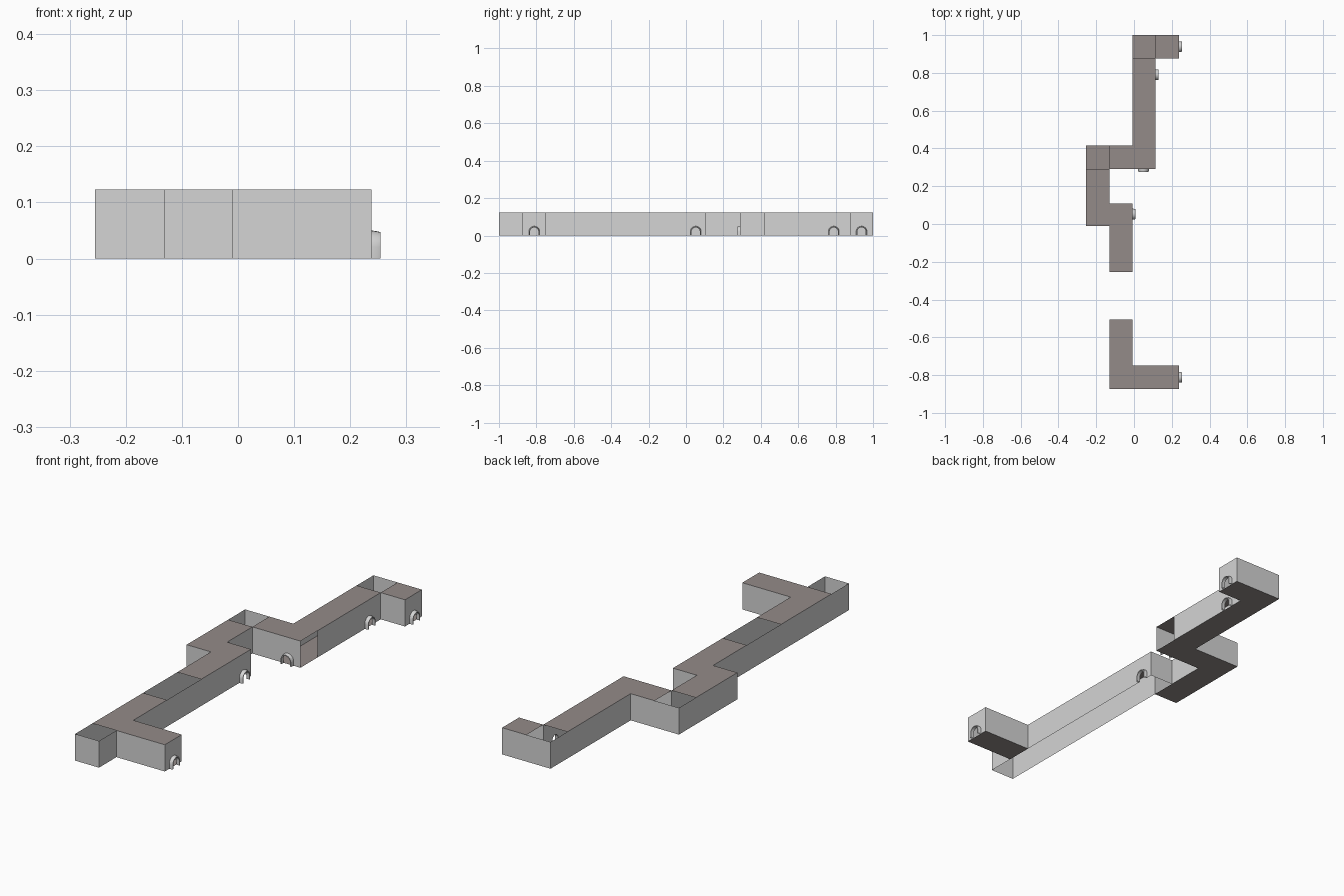
import bpy, math
from mathutils import Vector

if "Cube" in bpy.data.objects:
    bpy.data.objects.remove(bpy.data.objects["Cube"])

H = 0.123                                        # corridor height
X0, X1, X2, X3, X4 = -0.255, -0.131, -0.009, 0.114, 0.238


def material(name, rgb):
    m = bpy.data.materials.new(name)
    m.diffuse_color = (*rgb, 1)
    m.use_nodes = True
    m.node_tree.nodes["Principled BSDF"].inputs["Base Color"].default_value = m.diffuse_color
    return m


wall_grey = material("wall grey", (0.66, 0.66, 0.66))
slab_brown = material("slab brown", (0.295, 0.26, 0.25))


def make(name, verts, faces, mat):
    me = bpy.data.meshes.new(name)
    me.from_pydata(verts, [], faces)
    me.materials.append(mat)
    ob = bpy.data.objects.new(name, me)
    bpy.context.collection.objects.link(ob)
    return ob


def arch(half, top, n=12):
    """Round-topped doorway outline as (offset, height), left foot to right foot."""
    spring = top - half
    pts = [(-half, 0)]
    for i in range(n + 1):
        a = math.pi * (1 - i / n)
        pts.append((half * math.cos(a), spring + half * math.sin(a)))
    return pts + [(half, 0)]


def wall(name, p, q, door=None):
    """Thin wall from p to q, outside on the right; door = distance along it."""
    p, q = Vector((*p, 0)), Vector((*q, 0))
    length = (q - p).length
    d = (q - p).normalized()
    out = d.cross(Vector((0, 0, 1)))

    def at(u, z, o=0):
        return p + d * u + out * o + Vector((0, 0, z))

    hole = [(door + u, z) for u, z in arch(0.022, 0.043)] if door else []
    outline = [(0, 0)] + hole + [(length, 0), (length, H), (0, H)]
    make(name, [at(*c) for c in outline], [range(len(outline))], wall_grey)

    # arched door surround: outer skin, front rim, inner tunnel
    if door:
        rings = [(0.029, 0.050, 0), (0.0285, 0.0485, 0.010), (0.026, 0.047, 0.016),
                 (0.022, 0.043, 0.016), (0.022, 0.043, 0)]
        verts, faces = [], []
        for half, top, o in rings:
            verts += [at(door + u, z, o) for u, z in arch(half, top)]
        n = len(verts) // len(rings)
        for r in range(len(rings) - 1):
            for i in range(n - 1):
                a = r * n + i
                faces.append((a, a + n, a + n + 1, a + 1))
        ob = make(name + "_door_arch", verts, faces, wall_grey)
        bpy.context.view_layer.objects.active = ob
        ob.select_set(True)
        bpy.ops.object.shade_smooth_by_angle(angle=math.radians(35))
        ob.select_set(False)


def slab(name, x0, x1, y0, y1, z):
    """Flat floor or roof panel."""
    c = [(x0, y0, z), (x1, y0, z), (x1, y1, z), (x0, y1, z)]
    make(name, c, [(0, 1, 2, 3) if z else (3, 2, 1, 0)], slab_brown)


# walls: counter-clockwise outline of the corridor
outline = [
    ((X1, -1), "south_end", None),
    ((X2, -1), "south_end_side", None),
    ((X2, -0.873), "south_branch_front", None),
    ((X4, -0.873), "south_branch_end", 0.0615),
    ((X4, -0.75), "south_branch_back", None),
    ((X2, -0.75), "long_corridor_right", 0.802),
    ((X2, 0.108), "long_corridor_back", None),
    ((X1, 0.108), "middle_corridor_right", None),
    ((X1, 0.292), "cross_corridor_front", 0.181),
    ((X3, 0.292), None, None),                   # open side
    ((X3, 0.416), "north_corridor_right", 0.374),
    ((X3, 0.877), "north_branch_front", None),
    ((X4, 0.877), "north_branch_end", 0.0615),
    ((X4, 1), "north_branch_back", None),
    ((X2, 1), "north_corridor_left", None),
    ((X2, 0.416), "cross_corridor_back", None),
    ((X0, 0.416), "middle_corridor_left", None),
    ((X0, -0.01), "middle_corridor_front", None),
    ((X1, -0.01), "long_corridor_left", None),
]
for i, (p, name, door) in enumerate(outline):
    if name:
        wall(name + "_wall", p, outline[(i + 1) % len(outline)][0], door)

# roofs, leaving the two corners, the gap and the south end open
for name, *box in [
    ("north_branch", X3, X4, 0.877, 1),
    ("north_corridor", X2, X3, 0.292, 0.877),
    ("cross_corridor", X1, X2, 0.292, 0.416),
    ("middle_corridor", X0, X1, -0.01, 0.292),
    ("long_corridor", X1, X2, -0.255, 0.108),
    ("south_corridor", X1, X2, -0.873, -0.505),
    ("south_branch", X2, X4, -0.873, -0.75),
]:
    slab(name + "_roof", *box, H)

# floors, absent under the long straight corridor
for name, *box in [
    ("north_branch", X2, X4, 0.877, 1),
    ("north_corridor", X2, X3, 0.292, 0.877),
    ("cross_corridor", X1, X2, 0.292, 0.416),
    ("middle_corridor", X0, X1, -0.01, 0.416),
    ("south_branch", X2, X4, -0.873, -0.75),
]:
    slab(name + "_floor", *box, 0)
